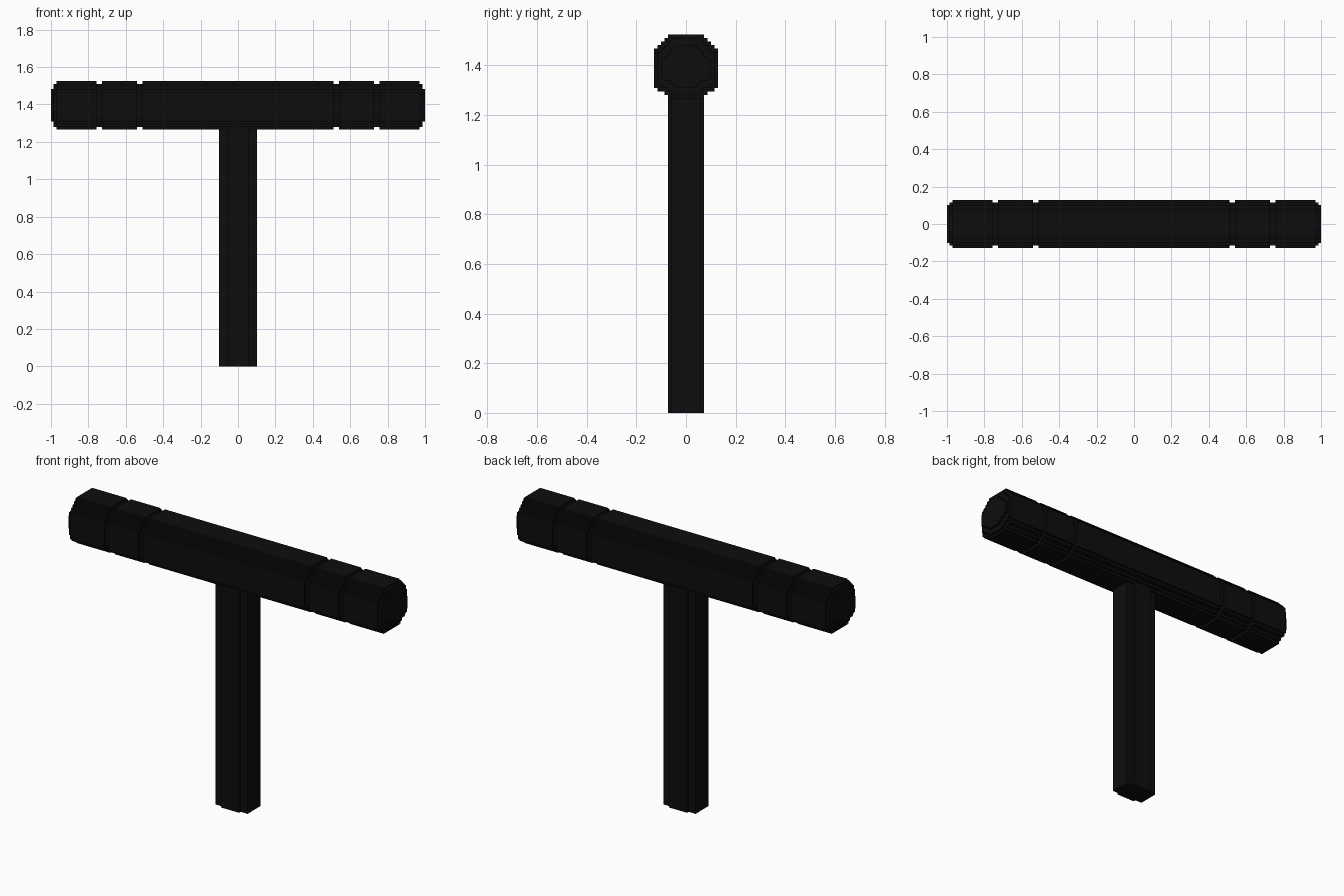
import bpy, bmesh

if "Cube" in bpy.data.objects:
    bpy.data.objects.remove(bpy.data.objects["Cube"])

V = 2 / 139  # size of one stair step

black = bpy.data.materials.new("black")
black.diffuse_color = (0.004, 0.004, 0.004, 1)
black.use_nodes = True
black.node_tree.nodes["Principled BSDF"].inputs["Base Color"].default_value = black.diffuse_color


def stair_outline(steps, du=0, dv=0):
    """Closed stepped outline from (half width, low, high), widest first, inset by du, dv."""
    s = [(w - du, lo + dv, hi - dv) for w, lo, hi in steps]
    upper, lower = [], []
    for i, (w, lo, hi) in enumerate(s):
        upper.append((w, hi))
        lower.append((w, lo))
        if i + 1 < len(s):
            upper.append((s[i + 1][0], hi))
            lower.append((s[i + 1][0], lo))

    def flip(pts):
        return [(-u, v) for u, v in pts]
    return upper + flip(upper)[::-1] + flip(lower) + lower[::-1]


def loft(name, rings):
    """Skin a row of equal point rings and close both ends."""
    bm = bmesh.new()
    loops = [[bm.verts.new([c * V for c in p]) for p in ring] for ring in rings]
    n = len(loops[0])
    for a, b in zip(loops, loops[1:]):
        for i in range(n):
            j = (i + 1) % n
            bm.faces.new((a[i], a[j], b[j], b[i]))
    bm.faces.new(loops[0])
    bm.faces.new(loops[-1])
    bmesh.ops.remove_doubles(bm, verts=bm.verts, dist=1e-5)
    bmesh.ops.recalc_face_normals(bm, faces=bm.faces)
    me = bpy.data.meshes.new(name)
    bm.to_mesh(me)
    bm.free()
    me.materials.append(black)
    ob = bpy.data.objects.new(name, me)
    bpy.context.collection.objects.link(ob)
    return ob


# Head: stepped octagonal bar with rounded ends and four shallow grooves
head_steps = [(9, 91, 102), (8, 90, 103), (7, 90, 104), (6, 89, 105), (5, 88, 106)]
end = [(0, 1, 2, 3), (1, 2, 1, 1)]
half = [(2, 17, 0, 0), (17, 19, 1, 1), (19, 32, 0, 0), (32, 34, 1, 1)]
left = end + half
right = [(139 - b, 139 - a, du, dv) for a, b, du, dv in reversed(left)]
rings = []
for a, b, du, dv in left + [(34, 105, 0, 0)] + right:
    outline = stair_outline(head_steps, du, dv)
    for x in (a, b):
        rings.append([(x - 69.5, u, v) for u, v in outline])
loft("hammer_head", rings)

# Handle: upright post with notched corners
post = stair_outline([(7, -4, 4), (4, -5, 5)])
loft("handle", [[(u, v, z) for u, v in post] for z in (0, 88)])
